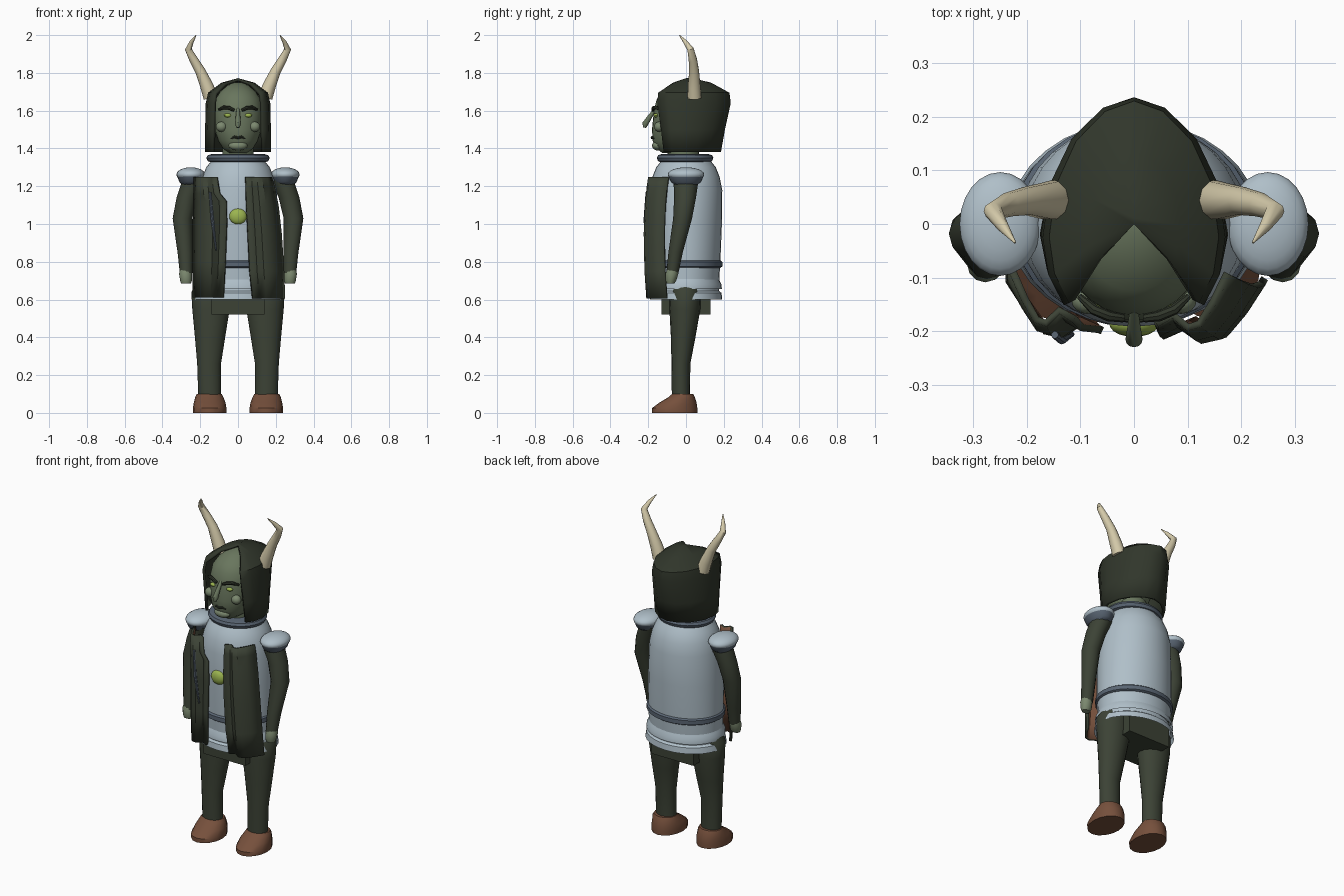
import bpy, bmesh, math
from mathutils import Vector


def material(name, rgb):
    m = bpy.data.materials.new(name)
    m.diffuse_color = (*rgb, 1)
    return m


CLOTH = material("dark_green_cloth", (0.045, 0.055, 0.036))
HAIR = material("dark_hair", (0.030, 0.037, 0.024))
SKIN = material("green_skin", (0.14, 0.18, 0.11))
PALE = material("pale_green_skin", (0.20, 0.25, 0.16))
PLATE = material("pale_armour", (0.43, 0.52, 0.58))
STEEL = material("blue_steel", (0.10, 0.13, 0.17))
HORN = material("horn_ivory", (0.66, 0.59, 0.40))
LEATHER = material("brown_leather", (0.18, 0.08, 0.045))
GLOW = material("yellow_green", (0.33, 0.46, 0.08))


def finish(name, bm, *mats):
    me = bpy.data.meshes.new(name)
    bm.to_mesh(me)
    bm.free()
    for m in mats:
        me.materials.append(m)
    ob = bpy.data.objects.new(name, me)
    bpy.context.collection.objects.link(ob)
    return ob


def bridge(name, rings, mat, caps=True):
    """Skin a list of closed point rings."""
    bm = bmesh.new()
    rows = [[bm.verts.new(p) for p in r] for r in rings]
    n = len(rows[0])
    for a, b in zip(rows, rows[1:]):
        for i in range(n):
            j = (i + 1) % n
            bm.faces.new((a[i], a[j], b[j], b[i]))
    if caps:
        bm.faces.new(rows[0][::-1])
        bm.faces.new(rows[-1])
    bmesh.ops.recalc_face_normals(bm, faces=bm.faces)
    return finish(name, bm, mat)


def loft(name, rings, mat, n=24, caps=True):
    """Horizontal ellipses given as (z, cx, cy, rx, ry)."""
    angles = [math.tau * i / n for i in range(n)]
    return bridge(name, [[(cx + rx * math.cos(a), cy + ry * math.sin(a), z) for a in angles]
                         for z, cx, cy, rx, ry in rings], mat, caps)


def tube(name, path, mat, n=12):
    """Round tube through (x, y, z, radius) stations."""
    pts = [Vector(p[:3]) for p in path]
    rings = []
    for i, p in enumerate(pts):
        d = pts[min(i + 1, len(pts) - 1)] - pts[max(i - 1, 0)]
        side = d.cross(Vector((0, 1, 0))).normalized()
        up = side.cross(d).normalized()
        rings.append([p + path[i][3] * (side * math.cos(math.tau * k / n) + up * math.sin(math.tau * k / n))
                      for k in range(n)])
    return bridge(name, rings, mat)


def ball(name, loc, size, mat, seg=20):
    bm = bmesh.new()
    bmesh.ops.create_uvsphere(bm, u_segments=seg, v_segments=seg // 2, radius=1)
    bmesh.ops.scale(bm, vec=size, verts=bm.verts)
    bmesh.ops.translate(bm, vec=loc, verts=bm.verts)
    return finish(name, bm, mat)


def sheet(name, rows, thick, *mats):
    """Open grid of points thickened inwards; a second material lines the inside."""
    bm = bmesh.new()
    g = [[bm.verts.new(p) for p in r] for r in rows]
    for a, b in zip(g, g[1:]):
        for i in range(len(a) - 1):
            bm.faces.new((a[i], a[i + 1], b[i + 1], b[i]))
    bmesh.ops.remove_doubles(bm, verts=bm.verts, dist=0.0005)
    ob = finish(name, bm, *mats)
    mod = ob.modifiers.new("thickness", 'SOLIDIFY')
    mod.thickness, mod.offset = thick, -1
    mod.material_offset = len(mats) - 1
    return ob


# Torso armour, belt, collar and skirt tiers
loft("breastplate", [(0.69, 0, 0, .215, .175), (0.80, 0, 0, .218, .182), (1.0, 0, 0, .215, .190),
                     (1.18, 0, 0, .205, .192), (1.25, 0, 0, .190, .178), (1.30, 0, 0, .168, .158),
                     (1.335, 0, 0, .140, .130)], PLATE, 32)
loft("belt", [(0.768, 0, 0, .216, .182), (0.775, 0, 0, .226, .192), (0.80, 0, 0, .226, .192),
              (0.808, 0, 0, .216, .182)], STEEL, 32)
loft("collar", [(1.325, 0, -.005, .14, .125), (1.333, 0, -.005, .160, .143), (1.35, 0, -.005, .168, .150),
                (1.364, 0, -.005, .160, .143), (1.37, 0, -.005, .14, .125)], STEEL, 32)
loft("upper_skirt_tier", [(0.655, 0, 0, .228, .190), (0.68, 0, 0, .228, .188), (0.70, 0, 0, .218, .178),
                          (0.72, 0, 0, .212, .172)], PLATE, 32, False)
loft("lower_skirt_tier", [(0.60, 0, 0, .236, .192), (0.635, 0, 0, .230, .188), (0.645, 0, 0, .215, .175),
                          (0.67, 0, 0, .212, .172)], PLATE, 32, False)
ball("chest_gem", (0, -.187, 1.04), (.046, .024, .042), GLOW)

# Hips and neck
bm = bmesh.new()
bmesh.ops.create_cube(bm, size=1)
bmesh.ops.scale(bm, vec=(.28, .26, .16), verts=bm.verts)
bmesh.ops.translate(bm, vec=(0, 0, .60), verts=bm.verts)
finish("hips", bm, CLOTH)
loft("neck", [(1.32, 0, -.01, .085, .085), (1.45, 0, -.02, .08, .08)], SKIN)

for s, side in ((-1, "left"), (1, "right")):
    # Legs and boots
    loft(side + "_leg", [(.08, s * .15, -.027, .060, .048), (.26, s * .153, -.027, .063, .050),
                         (.40, s * .148, -.015, .080, .065), (.55, s * .143, -.006, .099, .082),
                         (.64, s * .143, -.004, .104, .082), (.72, s * .12, 0, .07, .07)], CLOTH, 16)
    loft(side + "_boot", [(0, s * .15, -.06, .088, .120), (.025, s * .15, -.06, .089, .120),
                          (.055, s * .15, -.042, .084, .098), (.085, s * .152, -.022, .074, .068),
                          (.10, s * .152, -.018, .066, .056)], LEATHER, 16)
    # Arms and hands
    loft(side + "_arm", [(.74, s * .275, -.072, .033, .032), (.85, s * .280, -.055, .040, .038),
                         (1.03, s * .294, -.018, .052, .050), (1.14, s * .270, -.005, .055, .058),
                         (1.23, s * .235, 0, .060, .066)], CLOTH, 12)
    loft(side + "_hand", [(.685, s * .275, -.082, .026, .020), (.70, s * .275, -.080, .031, .028),
                          (.735, s * .278, -.075, .034, .034), (.76, s * .278, -.07, .030, .030)], PALE, 12)
    # Shoulder guards with a darker under-rim
    ball(side + "_shoulder_guard", (s * .25, 0, 1.262), (.076, .097, .038), PLATE, 24)
    loft(side + "_shoulder_rim", [(1.208, s * .25, 0, .045, .060), (1.222, s * .25, 0, .060, .080),
                                  (1.25, s * .25, 0, .071, .092), (1.258, s * .25, 0, .074, .095)], STEEL)
    # Horns
    tube(side + "_horn", [(s * .145, .045, 1.67, .038), (s * .165, .043, 1.73, .035), (s * .20, .043, 1.81, .027),
                          (s * .235, .036, 1.87, .023), (s * .263, .024, 1.925, .018),
                          (s * .245, -.005, 1.965, .011), (s * .222, -.035, 2.0, .002)], HORN, 10)
    # Face details
    ball(side + "_eye", (s * .054, -.158, 1.575), (.021, .014, .011), GLOW, 12)
    ball(side + "_cheek", (s * .088, -.142, 1.515), (.029, .026, .027), PALE, 16)
    tube(side + "_brow", [(s * .020, -.176, 1.602, .008), (s * .048, -.172, 1.615, .010),
                          (s * .075, -.160, 1.617, .010), (s * .102, -.135, 1.605, .006)], HAIR, 8)

# Head, nose, mouth and chin
loft("head", [(1.375, 0, -.07, .045, .055), (1.40, 0, -.065, .080, .090), (1.44, 0, -.058, .105, .118),
              (1.50, 0, -.050, .124, .130), (1.60, 0, -.040, .130, .130), (1.66, 0, -.035, .120, .120),
              (1.70, 0, -.025, .095, .100), (1.735, 0, -.010, .055, .060), (1.75, 0, 0, .020, .020)], SKIN, 28)
tube("nose", [(0, -.160, 1.61, .008), (0, -.190, 1.57, .012), (0, -.216, 1.53, .016),
              (0, -.220, 1.51, .008)], SKIN)
tube("mouth", [(-.038, -.166, 1.452, .004), (-.018, -.176, 1.461, .007), (0, -.180, 1.456, .007),
               (.018, -.176, 1.461, .007), (.038, -.166, 1.452, .004)], HAIR, 8)
ball("chin", (0, -.150, 1.415), (.050, .030, .026), PALE, 16)

# Hair: horseshoe rows rising to a peak, open at the face
half = [(.135, -.152), (.165, -.095), (.176, -.025), (.162, .075), (.120, .160), (.060, .217)]
outline = half + [(0, .237)] + [(-x, y) for x, y in reversed(half)]
rows = [[(x * kx, y * ky, z) for x, y in outline]
        for z, kx, ky in ((1.38, 1.0, .78), (1.50, .99, .87), (1.64, .97, 1.0), (1.695, .90, .97))]
rows.append([(x * .5, .01 + y * .52, 1.748) for x, y in outline])
rows.append([(0, max(0, y * .15), 1.772) for x, y in outline])
sheet("hair", rows, .016, HAIR)

# Folded coat panels with a leather lining: (z, inner x, outer x, depth)
fold = (-.012, .004, -.020, -.012, .030, .085)
panels = {
    "right": (1, ((.605, .080, .250, -.190), (.75, .065, .245, -.200), (.95, .055, .232, -.204),
                  (1.10, .048, .215, -.198), (1.20, .045, .195, -.188), (1.25, .045, .180, -.180))),
    "left": (-1, ((.61, .080, .240, -.178), (.80, .070, .240, -.190), (1.00, .062, .240, -.194),
                  (1.12, .065, .238, -.192), (1.16, .100, .237, -.188), (1.25, .115, .235, -.172))),
}
for side, (s, levels) in panels.items():
    rows = []
    for z, x0, x1, y in levels:
        row = [(s * (x0 + (x1 - x0) * i / 5), y + f, z) for i, f in enumerate(fold)]
        rows.append(row[::s])
    sheet(side + "_coat_panel", rows, .014, CLOTH, LEATHER)

# Slim strap lying on the left panel
tube("strap", [(-.148, -.207, 1.17, .007), (-.135, -.216, 1.02, .009), (-.115, -.206, .86, .004)], STEEL, 8)

# Smooth shading with sharp edges kept
for ob in bpy.context.scene.objects:
    ob.select_set(True)
    bpy.context.view_layer.objects.active = ob
bpy.ops.object.shade_smooth_by_angle(angle=math.radians(38))
